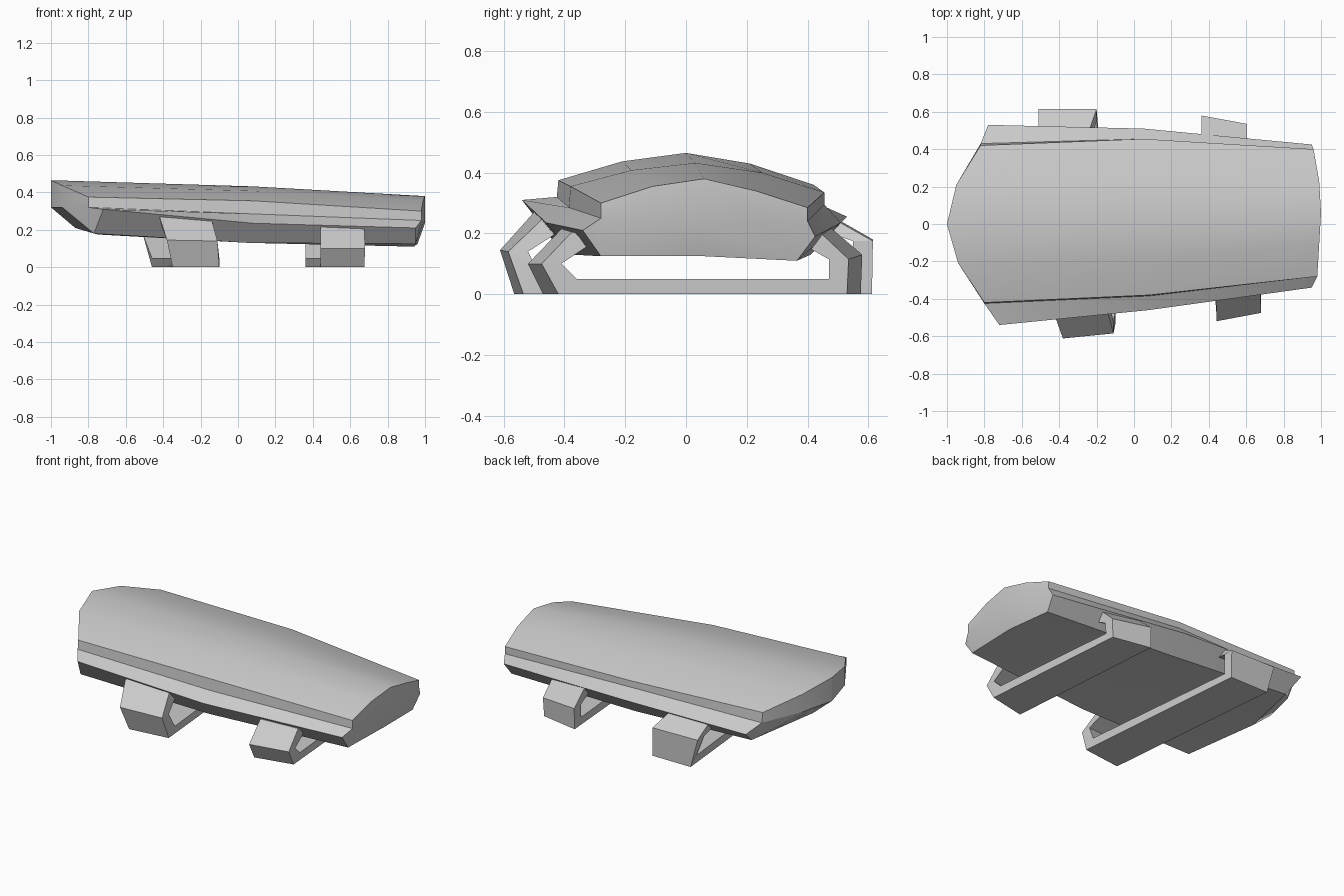
import bpy, bmesh
from math import radians

if "Cube" in bpy.data.objects:
    bpy.data.objects.remove(bpy.data.objects["Cube"])

grey = bpy.data.materials.new("light grey")
grey.use_nodes = True
colour = (0.6, 0.6, 0.6, 1)
grey.diffuse_color = colour
grey.node_tree.nodes["Principled BSDF"].inputs["Base Color"].default_value = colour


def loft(name, rings, cap):
    """Skin closed rings of equal length, then close the ends with cap(bm, ring, side)."""
    bm = bmesh.new()
    vs = [[bm.verts.new(p) for p in ring] for ring in rings]
    n = len(vs[0])
    for a, b in zip(vs, vs[1:]):
        for i in range(n):
            j = (i + 1) % n
            bm.faces.new((a[i], a[j], b[j], b[i]))
    cap(bm, vs[0], 0)
    cap(bm, vs[-1], 1)
    bmesh.ops.recalc_face_normals(bm, faces=bm.faces)
    mesh = bpy.data.meshes.new(name)
    bm.to_mesh(mesh)
    bm.free()
    mesh.materials.append(grey)
    ob = bpy.data.objects.new(name, mesh)
    bpy.context.collection.objects.link(ob)
    bpy.ops.object.select_all(action="DESELECT")
    ob.select_set(True)
    bpy.context.view_layer.objects.active = ob
    bpy.ops.object.shade_smooth_by_angle(angle=radians(25))
    return ob


# Guard: arched top, rim, flange and flat underside.
# Ring order: five top points, rim, flange, three bottom points, flange, rim
wide_end = [(-.80, -.42, .375), (-.94, -.21, .437), (-1, 0, .465), (-.95, .21, .43),
            (-.82, .42, .36), (-.82, .43, .30), (-.78, .53, .255), (-.75, .43, .175),
            (-.87, 0, .21), (-.77, -.44, .18), (-.72, -.54, .31), (-.80, -.425, .32)]
middle = [(.08, -.38, .355), (.08, -.18, .408), (.08, .03, .432), (.08, .25, .4),
          (.05, .455, .335), (.05, .455, .295), (.05, .51, .235), (.06, .41, .13),
          (.06, .03, .135), (.06, -.37, .13), (.08, -.46, .235), (.08, -.385, .285)]
narrow_end = [(.98, -.28, .30), (.99, -.11, .355), (1, .06, .38), (.99, .23, .34),
              (.96, .40, .285), (.96, .40, .24), (.95, .425, .19), (.94, .365, .11),
              (.96, .06, .125), (.95, -.28, .125), (.95, -.34, .21), (.98, -.28, .25)]
crease_height = (.32, .237)


def guard_cap(bm, ring, side):
    """End wall: upright upper band, then a lower band leaning in."""
    crease = [bm.verts.new((v.co.x, v.co.y, crease_height[side])) for v in ring[1:4]]
    low = [ring[11]] + crease + [ring[5]]
    for i in range(4):
        bm.faces.new((ring[i], ring[i + 1], low[i + 1], low[i]))
    bm.faces.new((ring[11], ring[9], ring[10]))
    bm.faces.new((ring[5], ring[6], ring[7]))
    bm.faces.new((low[0], low[1], ring[9]))
    bm.faces.new((low[1], low[2], ring[8], ring[9]))
    bm.faces.new((low[2], low[3], ring[7], ring[8]))
    bm.faces.new((low[3], low[4], ring[7]))


loft("guard", [wide_end, middle, narrow_end], guard_cap)


# Straps: open bands hanging below the guard
def strap_ring(path):
    """Add an inner wall to an outer path of top, knee, foot, foot, knee, top."""
    offsets = [(.09, -.02), (.065, 0), (.06, .05)]
    inner = []
    for i, (x, y, z) in enumerate(path):
        dy, dz = offsets[min(i, 5 - i)]
        inner.append((x, y + dy if i < 3 else y - dy, z + dz))
    return path + inner[::-1]


def strap_cap(bm, ring, side):
    for i in range(5):
        bm.faces.new((ring[i], ring[i + 1], ring[10 - i], ring[11 - i]))


def strap(name, *paths):
    loft(name, [strap_ring(p) for p in paths], strap_cap)


strap("large_strap",
      [(-.42, -.50, .27), (-.38, -.612, .145), (-.35, -.565, 0),
       (-.46, .612, 0), (-.51, .615, .18), (-.51, .51, .24)],
      [(-.14, -.47, .25), (-.11, -.585, .14), (-.10, -.535, 0),
       (-.20, .612, 0), (-.20, .615, .175), (-.24, .50, .24)])
strap("small_strap",
      [(.44, -.41, .215), (.44, -.52, .10), (.44, -.47, 0),
       (.36, .575, 0), (.36, .58, .13), (.36, .475, .22)],
      [(.675, -.375, .205), (.68, -.475, .10), (.675, -.42, 0),
       (.60, .53, 0), (.605, .535, .115), (.605, .445, .20)])
